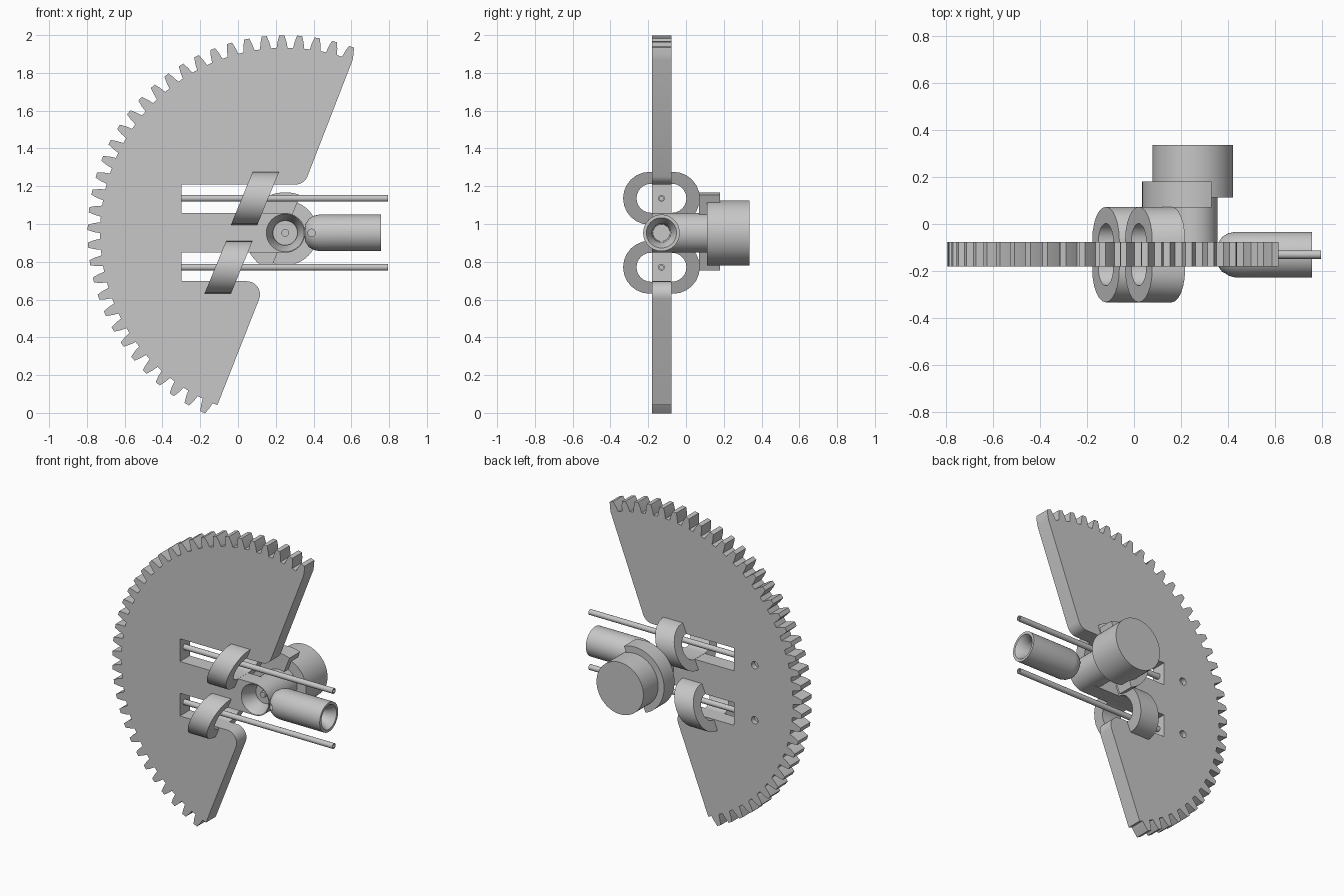
import bpy, bmesh
from math import cos, sin, tan, radians, pi
from mathutils import Vector

cube = bpy.data.objects.get("Cube")
if cube:
    bpy.data.objects.remove(cube, do_unlink=True)

grey = bpy.data.materials.new("light grey")
grey.use_nodes = True
colour = (0.57, 0.57, 0.57, 1)
grey.diffuse_color = colour
grey.node_tree.nodes["Principled BSDF"].inputs["Base Color"].default_value = colour

CX, CZ = 0.25, 0.953         # pivot of the gear sector
MID_Y = -0.13                # middle of the plate thickness
FRONT, BACK = -0.18, -0.077
CUT = 68.5                   # slope of the straight sector edge
ROD_Z = (1.136, 0.771)


def shade(ob):
    bpy.ops.object.select_all(action='DESELECT')
    ob.select_set(True)
    bpy.context.view_layer.objects.active = ob
    bpy.ops.object.shade_smooth_by_angle(angle=radians(30))


def finish(name, bm):
    bmesh.ops.recalc_face_normals(bm, faces=bm.faces)
    mesh = bpy.data.meshes.new(name)
    bm.to_mesh(mesh)
    bm.free()
    ob = bpy.data.objects.new(name, mesh)
    bpy.context.collection.objects.link(ob)
    mesh.materials.append(grey)
    shade(ob)
    return ob


def arc(cx, cz, r, a0, a1, n):
    steps = [radians(a0 + (a1 - a0) * i / n) for i in range(n + 1)]
    return [(cx + r * cos(a), cz + r * sin(a)) for a in steps]


def extrude_xz(name, pts, y0, y1):
    bm = bmesh.new()
    face = bm.faces.new([bm.verts.new((x, y0, z)) for x, z in pts])
    new = bmesh.ops.extrude_face_region(bm, geom=[face])["geom"]
    moved = [v for v in new if isinstance(v, bmesh.types.BMVert)]
    bmesh.ops.translate(bm, verts=moved, vec=(0, y1 - y0, 0))
    return finish(name, bm)


def lathe(name, profile, axis, origin, n=40):
    """Spin (radius, distance) pairs about the x or y axis through origin."""
    along = Vector((1, 0, 0)) if axis == 'x' else Vector((0, 1, 0))
    bm = bmesh.new()
    verts = [bm.verts.new(along * d + Vector((0, 0, r))) for r, d in profile]
    edges = [bm.edges.new(pair) for pair in zip(verts, verts[1:])]
    bmesh.ops.spin(bm, geom=verts + edges, cent=(0, 0, 0), axis=along,
                   angle=2 * pi, steps=n, use_duplicate=False)
    bmesh.ops.remove_doubles(bm, verts=bm.verts, dist=0.0005)
    bmesh.ops.translate(bm, verts=bm.verts, vec=origin)
    return finish(name, bm)


def cylinder(name, r, d0, d1, axis, origin, n=40):
    return lathe(name, [(0, d0), (r, d0), (r, d1), (0, d1)], axis, origin, n)


def cut(target, cutter):
    mod = target.modifiers.new("cut", 'BOOLEAN')
    mod.operation = 'DIFFERENCE'
    mod.solver = 'EXACT'
    mod.object = cutter
    bpy.context.view_layer.objects.active = target
    bpy.ops.object.modifier_apply(modifier=mod.name)
    bpy.data.objects.remove(cutter, do_unlink=True)


def flatten(ob):
    """Flat shading for the broad faces, with smooth round walls left alone."""
    for p in ob.data.polygons:
        if abs(p.normal.y) > 0.99:
            p.use_smooth = False
            for e in p.edge_keys:
                sharp.add(e)
    for e in ob.data.edges:
        if e.key in sharp:
            e.use_edge_sharp = True


# Gear sector: toothed rim, two rod slots and a round-ended tongue
pitch = 360 / 70
outline = []
for i in range(35):
    mid = 70.4 + i * pitch
    for off, r in ((-1.7, 0.98), (-1.35, 1.012), (-0.75, 1.046),
                   (0.75, 1.046), (1.35, 1.012), (1.7, 0.98)):
        outline += arc(CX, CZ, r, mid + off, mid + off, 1)[:1]
outline += arc(CX, CZ, 0.98, 180 + CUT, 180 + CUT, 1)[:1]


def edge_x(z):
    return CX + (z - CZ) / tan(radians(CUT))


low, high, fillet, tongue = 0.697, 1.209, 0.07, 0.105
x_low = edge_x(low) - fillet / tan(radians(CUT / 2))
x_high = edge_x(high) - fillet * tan(radians(CUT / 2))
outline += arc(x_low, low - fillet, fillet, CUT - 90, 90, 10)
outline += [(-0.3, low), (-0.3, CZ - tongue)]
outline += arc(CX, CZ, tongue, -90, 90, 24)
outline += [(-0.3, CZ + tongue), (-0.3, high)]
outline += arc(x_high, high + fillet, fillet, -90, CUT - 90, 8)
plate = extrude_xz("gear_sector", outline, FRONT, BACK)

# Conical seat in the tongue and blind screw holes in the back
cut(plate, lathe("seat_cutter", [(0, -0.2), (0.1, -0.2), (0.1, FRONT), (0.065, -0.1),
                                 (0.065, -0.05), (0, -0.05)], 'y', (CX, 0, CZ)))
for z in ROD_Z:
    cut(plate, cylinder("screw_cutter", 0.024, -0.11, -0.05, 'y', (-0.45, 0, z), 20))
sharp = set()
shade(plate)
flatten(plate)

# Pivot neck, half flange and motor behind the tongue
cylinder("pivot_neck", 0.105, BACK, 0.12, 'y', (CX, 0, CZ))
cylinder("pivot_pin", 0.02, -0.1, -0.07, 'y', (CX, 0, CZ), 20)
extrude_xz("half_flange", arc(CX, CZ, 0.215, CUT, CUT + 180, 32), 0.07, 0.18)
cylinder("motor", 0.172, 0.112, 0.335, 'y', (CX, 0, CZ), 56)

# Hollow guide rods and slanted oval bands around them
for side, z, x in (("upper", ROD_Z[0], 0.09), ("lower", ROD_Z[1], -0.05)):
    lathe(side + "_rod", [(0, -0.32), (0.018, -0.32), (0.018, 0.795), (0.01, 0.795),
                          (0.01, 0.7), (0, 0.7)], 'x', (0, MID_Y, z), 20)
    bm = bmesh.new()
    loops = []
    for r, half in ((0.14, 0.063), (0.077, 0.055)):
        oval = arc(half, 0, r, -90, 90, 12) + arc(-half, 0, r, 90, 270, 12)
        for dx in (-0.07, 0.07):
            loops.append([bm.verts.new((x + dx + 0.41 * h, MID_Y + y, z + h))
                          for y, h in oval])
    n = len(loops[0])
    for a, b in ((0, 1), (1, 3), (3, 2), (2, 0)):
        for i in range(n):
            j = (i + 1) % n
            bm.faces.new((loops[a][i], loops[a][j], loops[b][j], loops[b][i]))
    finish(side + "_band", bm)

# Socket tube with rounded inner end, countersunk bore and a cross hole
tube = lathe("socket_tube", [(0, 0.35), (0.045, 0.355), (0.075, 0.375), (0.09, 0.4),
                             (0.097, 0.43), (0.097, 0.758), (0.08, 0.758),
                             (0.05, 0.71), (0.045, 0.6), (0, 0.6)],
             'x', (0, MID_Y, CZ))
cut(tube, cylinder("cross_cutter", 0.02, -0.3, -0.16, 'y', (0.39, 0, CZ), 16))
shade(tube)
